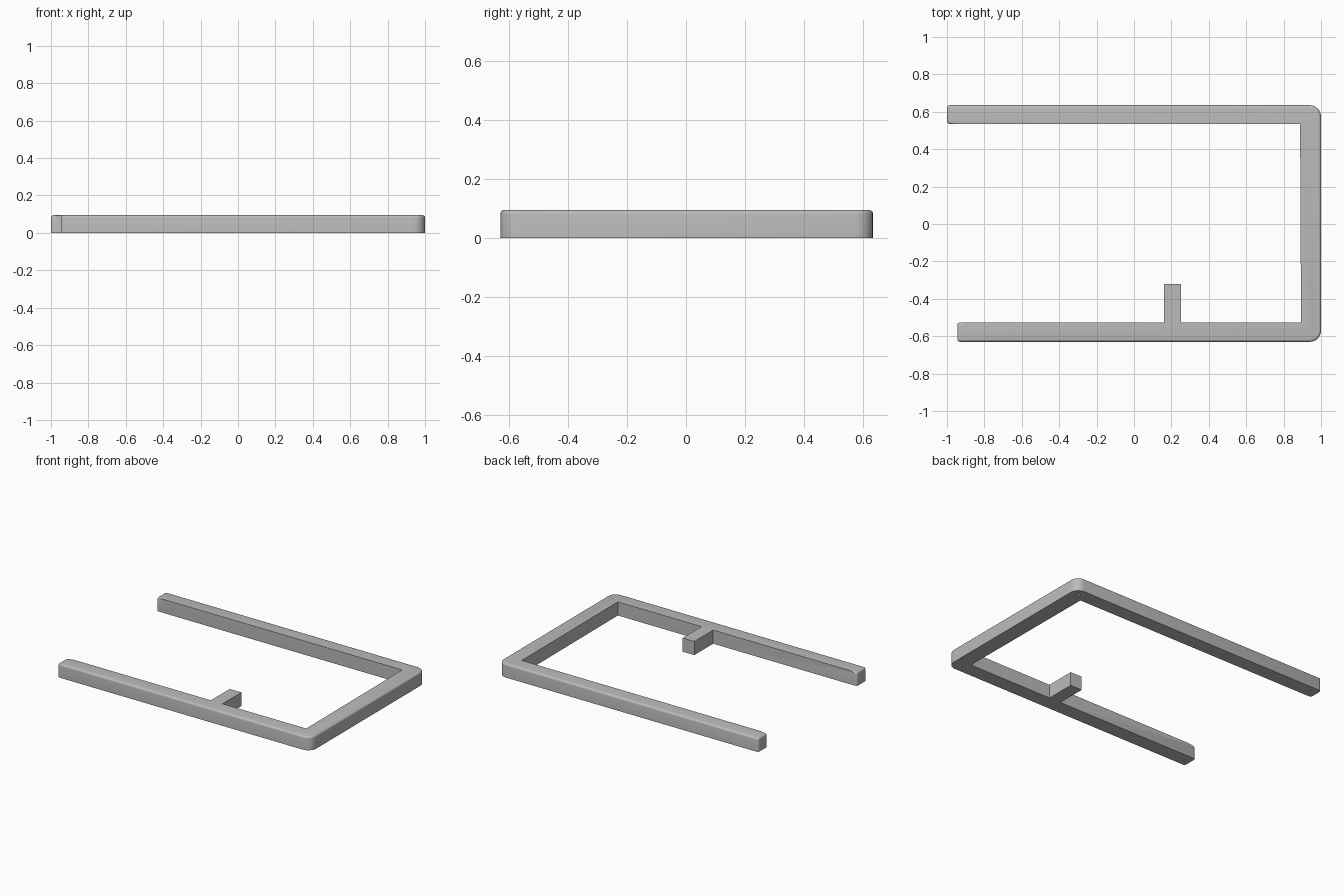
import bpy, bmesh, math
from mathutils import Matrix

if "Cube" in bpy.data.objects:
    bpy.data.objects.remove(bpy.data.objects["Cube"], do_unlink=True)

HEIGHT = 0.095

grey = bpy.data.materials.new("plain grey")
grey.use_nodes = True
grey.diffuse_color = (0.5, 0.5, 0.5, 1)
grey.node_tree.nodes["Principled BSDF"].inputs["Base Color"].default_value = (0.5, 0.5, 0.5, 1)


def make_object(name, bm):
    bmesh.ops.recalc_face_normals(bm, faces=bm.faces)
    mesh = bpy.data.meshes.new(name)
    bm.to_mesh(mesh)
    bm.free()
    mesh.materials.append(grey)
    obj = bpy.data.objects.new(name, mesh)
    bpy.context.collection.objects.link(obj)
    return obj


def round_edges(bm, test, radius, segments):
    edges = [e for e in bm.edges if test(e, (e.verts[0].co + e.verts[1].co) / 2)]
    bmesh.ops.bevel(bm, geom=edges, offset=radius, segments=segments,
                    profile=0.5, affect='EDGES', clamp_overlap=True)


def upright(e):
    return abs(e.verts[0].co.z - e.verts[1].co.z) > HEIGHT * 0.9


def on_top(e):
    return all(v.co.z > HEIGHT - 0.001 for v in e.verts)


# Bracket outline: two long arms, a cross bar and a short inner tab
outline = [(-0.945, -0.63), (1, -0.63), (1, 0.635), (-1, 0.635), (-1, 0.535),
           (0.888, 0.535), (0.893, -0.527), (0.25, -0.527), (0.25, -0.32),
           (0.16, -0.32), (0.16, -0.527), (-0.945, -0.527)]
bm = bmesh.new()
base = bm.faces.new([bm.verts.new((x, y, 0)) for x, y in outline])
raised = bmesh.ops.extrude_face_region(bm, geom=[base], use_keep_orig=True)["geom"]
bmesh.ops.translate(bm, vec=(0, 0, HEIGHT),
                    verts=[g for g in raised if isinstance(g, bmesh.types.BMVert)])
bmesh.ops.recalc_face_normals(bm, faces=bm.faces)

# Rounded plan corners, then the softened outer top edge
round_edges(bm, lambda e, m: upright(e) and m.x > 0.95, 0.06, 6)
round_edges(bm, lambda e, m: upright(e) and m.x < -0.9, 0.014, 3)
round_edges(bm, lambda e, m: on_top(e) and (abs(m.y) > 0.57 or abs(m.x) > 0.93), 0.02, 4)
frame = make_object("bracket_frame", bm)

# Small pilot holes in the underside
bm = bmesh.new()
for x, y in [(-0.95, 0.585), (0.94, 0.585), (0.94, -0.58), (-0.9, -0.58), (-0.2, -0.58)]:
    bmesh.ops.create_cone(bm, cap_ends=True, segments=12, radius1=0.008, radius2=0.008,
                          depth=0.08, matrix=Matrix.Translation((x, y, 0)))
holes = make_object("hole_cutter", bm)
holes.hide_render = True
holes.hide_viewport = True
cut = frame.modifiers.new("pilot holes", 'BOOLEAN')
cut.object = holes
cut.operation = 'DIFFERENCE'
cut.solver = 'EXACT'

bpy.ops.object.select_all(action='DESELECT')
frame.select_set(True)
bpy.context.view_layer.objects.active = frame
bpy.ops.object.shade_smooth_by_angle(angle=math.radians(35))
